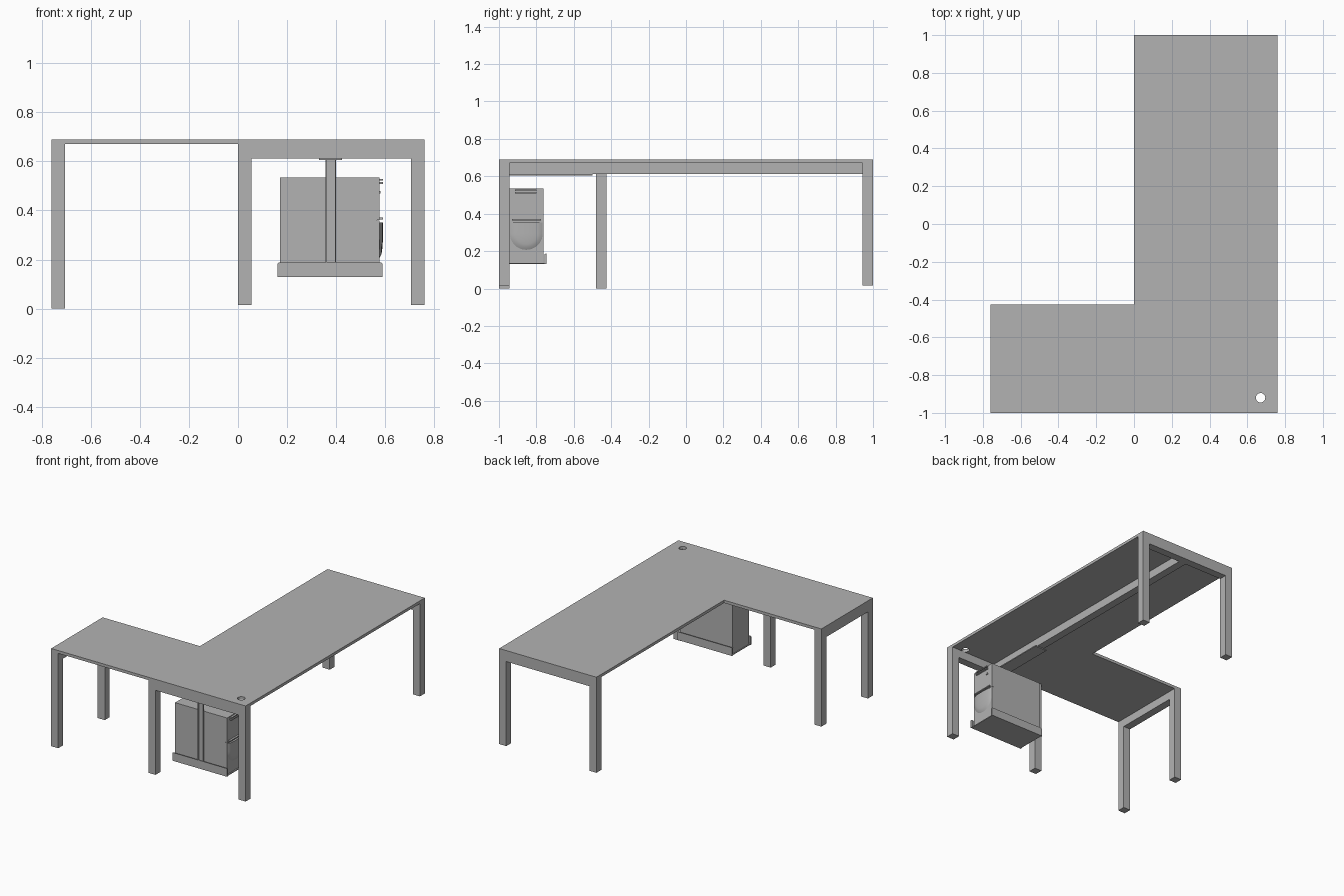
import bpy
import bmesh
import math

if "Cube" in bpy.data.objects:
    bpy.data.objects.remove(bpy.data.objects["Cube"])

grey = bpy.data.materials.new("neutral grey")
grey.diffuse_color = (0.448, 0.448, 0.448, 1)
grey.use_nodes = True
grey.node_tree.nodes["Principled BSDF"].inputs["Base Color"].default_value = grey.diffuse_color


def finish(name, bm):
    bmesh.ops.recalc_face_normals(bm, faces=bm.faces[:])
    me = bpy.data.meshes.new(name)
    bm.to_mesh(me)
    bm.free()
    me.materials.append(grey)
    ob = bpy.data.objects.new(name, me)
    bpy.context.collection.objects.link(ob)
    return ob


def box(name, x0, x1, y0, y1, z0, z1):
    bm = bmesh.new()
    bmesh.ops.create_cube(bm, size=1)
    for v in bm.verts:
        v.co = (x0 if v.co.x < 0 else x1, y0 if v.co.y < 0 else y1, z0 if v.co.z < 0 else z1)
    return finish(name, bm)


def prism(name, points, depth):
    """Extrude a closed 3D outline along the depth vector."""
    bm = bmesh.new()
    face = bm.faces.new([bm.verts.new(p) for p in points])
    out = bmesh.ops.extrude_face_region(bm, geom=[face])
    bmesh.ops.translate(bm, vec=depth, verts=[g for g in out["geom"] if isinstance(g, bmesh.types.BMVert)])
    return finish(name, bm)


def cut(ob, cutter):
    cutter.hide_render = True
    cutter.hide_set(True)
    mod = ob.modifiers.new("cut", "BOOLEAN")
    mod.object = cutter
    mod.solver = "EXACT"


T = 0.055   # square tube width
TOP, UNDER, RAIL = 0.69, 0.67, 0.612

# L-shaped worktop with a cable hole
outline = [(0.76, -1), (0.76, 1), (0, 1), (0, -0.425), (-0.76, -0.425), (-0.76, -1)]
worktop = prism("worktop", [(x, y, UNDER) for x, y in outline], (0, 0, TOP - UNDER))
ring = [(0.67 + 0.025 * math.cos(a * math.pi / 12), -0.92 + 0.025 * math.sin(a * math.pi / 12), 0.6)
        for a in range(24)]
cut(worktop, prism("cable_hole_cutter", ring, (0, 0, 0.2)))

# Main desk end frames: two legs and a rail each
for side, y0 in (("front", -1), ("back", 1 - T)):
    for hand, x0 in (("left", 0), ("right", 0.76 - T)):
        box(f"{side}_{hand}_leg", x0, x0 + T, y0, y0 + T, 0.015, UNDER)
    box(f"{side}_rail", T, 0.76 - T, y0, y0 + T, RAIL, UNDER)

# Return end frame
for side, y0 in (("front", -1), ("back", -0.425 - T)):
    box(f"return_{side}_leg", -0.76, -0.76 + T, y0, y0 + T, 0, UNDER)
box("return_rail", -0.76, -0.76 + T, -1 + T, -0.425 - T, RAIL, UNDER)

# Long beam under the main desk
box("centre_beam", 0.352, 0.407, -1 + T, 1 - T, RAIL, UNDER)

# Computer holder: mounting plate, channel post, tray with two lips
box("mount_plate", 0.33, 0.424, -0.97, -0.5, 0.605, RAIL)
box("post", 0.356, 0.4, -0.953, -0.948, 0.137, 0.605)
for x in (0.356, 0.394):
    box("post_flange", x, x + 0.006, -0.96, -0.953, 0.137, 0.605)
box("tray_base", 0.165, 0.585, -0.963, -0.745, 0.13, 0.136)
for side, y, inward in (("front", -0.963, 1), ("back", -0.745, -1)):
    ya, yb = sorted((y, y + inward * 0.005))
    box(f"tray_{side}_lip", 0.165, 0.585, ya, yb, 0.13, 0.188)
    ya, yb = sorted((y, y + inward * 0.012))
    for x in (0.161, 0.584):
        box(f"tray_{side}_lip_end", x, x + 0.005, ya, yb, 0.13, 0.185)

# Computer case with its front panel facing +x
box("computer_case", 0.17, 0.565, -0.945, -0.762, 0.136, 0.535)
panel = box("lower_panel", 0.565, 0.576, -0.945, -0.762, 0.136, 0.36)
upper = box("upper_panel", 0.565, 0.576, -0.945, -0.762, 0.362, 0.535)
for z in (0.508, 0.522):
    box("drive_bay_trim", 0.576, 0.59, -0.915, -0.80, z, z + 0.007)
box("panel_ledge", 0.576, 0.59, -0.93, -0.775, 0.364, 0.371)
box("power_button", 0.576, 0.581, -0.819, -0.805, 0.47, 0.48)

# Bulging half-round cover on the lower panel
bm = bmesh.new()
rows = []
for i in range(7):
    r = 0.088 * (1 - i / 6)
    x = 0.576 + 0.014 * math.sqrt(1 - (1 - i / 6) ** 2)
    arc = [(-0.854 + r * math.cos(a), 0.295 - r * math.sin(a)) for a in
           [math.pi * k / 20 for k in range(21)]]
    pts = [(-0.854 + r, 0.352)] + arc + [(-0.854 - r, 0.352)]
    rows.append([bm.verts.new((x, y, z)) for y, z in pts])
for a, b in zip(rows, rows[1:]):
    for k in range(len(a) - 1):
        bm.faces.new((a[k], a[k + 1], b[k + 1], b[k]))
bm.faces.new([r[0] for r in rows] + [r[-1] for r in reversed(rows[:-1])])
bmesh.ops.remove_doubles(bm, verts=bm.verts[:], dist=1e-5)
cover = finish("round_cover", bm)
bpy.context.view_layer.objects.active = cover
cover.select_set(True)
bpy.ops.object.shade_smooth_by_angle(angle=math.radians(35))
